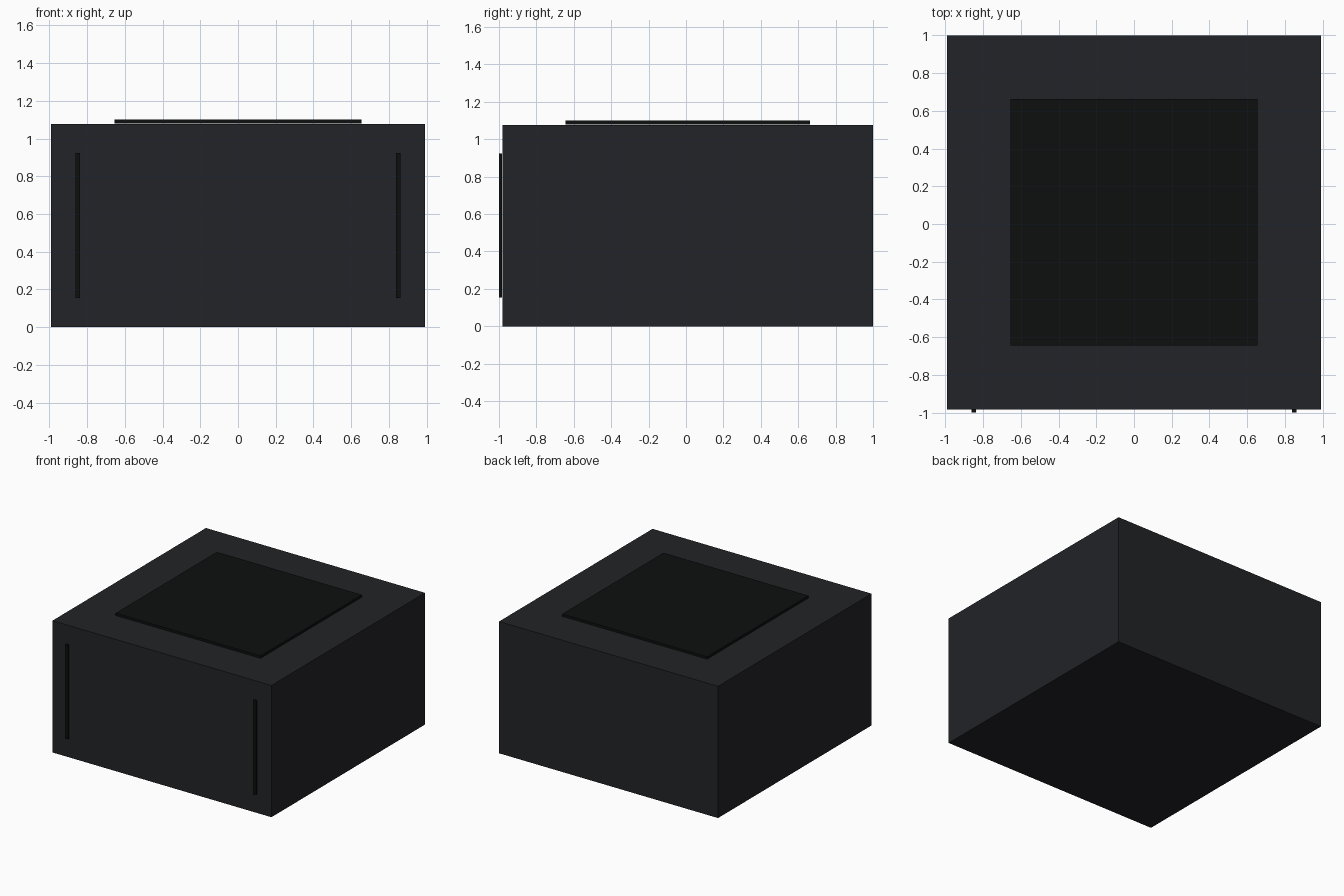
import bpy

if "Cube" in bpy.data.objects:
    bpy.data.objects.remove(bpy.data.objects["Cube"])


def material(name, color):
    m = bpy.data.materials.new(name)
    m.diffuse_color = (*color, 1.0)
    m.use_nodes = True
    m.node_tree.nodes["Principled BSDF"].inputs["Base Color"].default_value = m.diffuse_color
    return m


def box(name, lo, hi, mat):
    """Axis-aligned box between two corners."""
    bpy.ops.mesh.primitive_cube_add(
        size=1, location=[(a + b) / 2 for a, b in zip(lo, hi)])
    ob = bpy.context.object
    ob.name = name
    ob.scale = [b - a for a, b in zip(lo, hi)]
    bpy.ops.object.transform_apply(location=False, rotation=False, scale=True)
    ob.data.materials.append(mat)
    return ob


charcoal = material("charcoal", (0.016, 0.017, 0.020))
black = material("black", (0.004, 0.005, 0.005))

# Main block
box("body", (-0.99, -0.982, 0.0), (0.99, 1.0, 1.077), charcoal)

# Raised plate on the top
box("top_panel", (-0.655, -0.645, 1.08), (0.655, 0.663, 1.10), black)

# Two vertical strips on the front face
for side, x in (("left", -0.85), ("right", 0.85)):
    box(f"front_strip_{side}", (x - 0.012, -1.0, 0.154),
        (x + 0.012, -0.984, 0.924), black)
